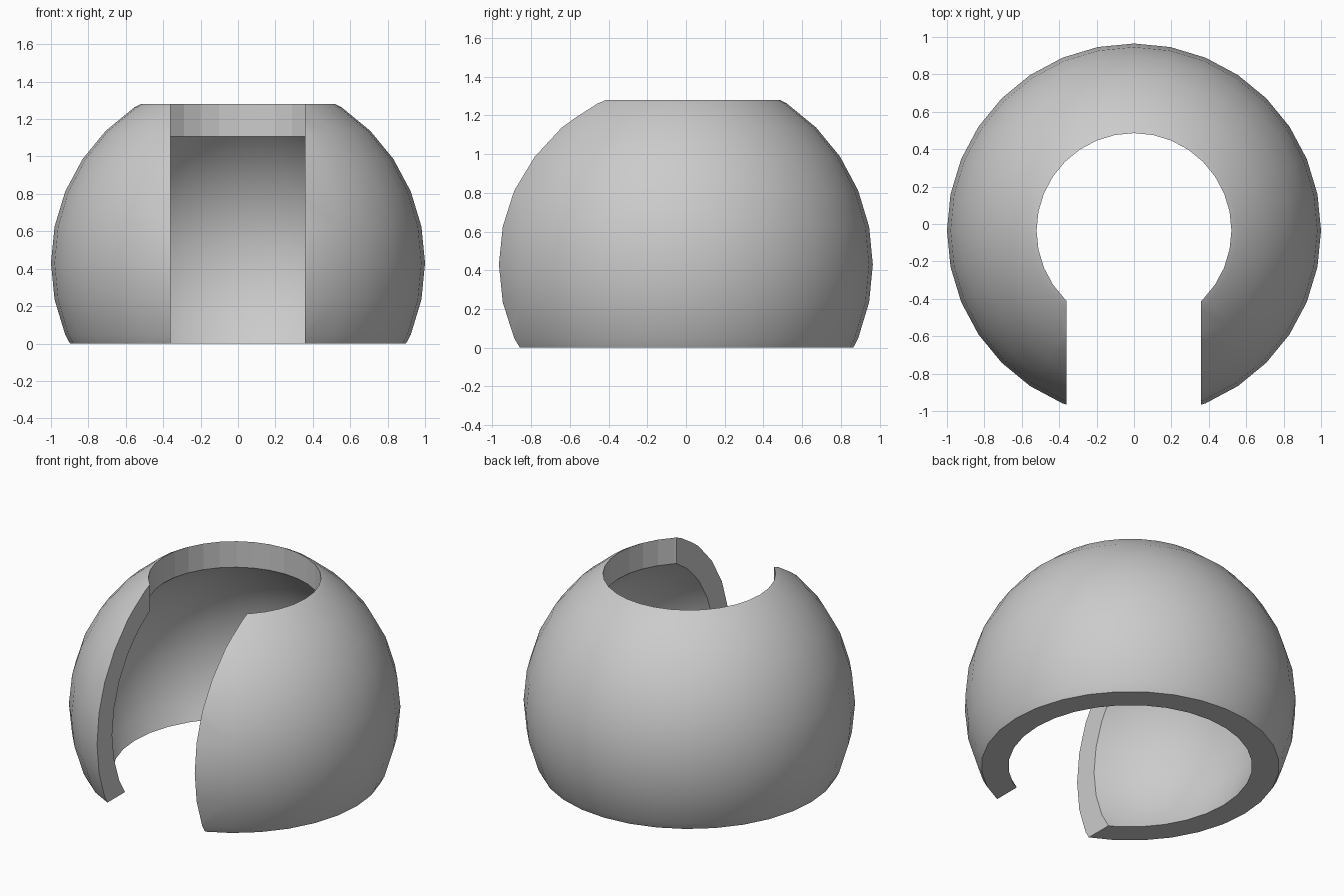
import bpy
import bmesh
from math import sin, cos, radians, pi
from mathutils import Vector, Matrix

cube = bpy.data.objects.get("Cube")
if cube:
    bpy.data.objects.remove(cube, do_unlink=True)

CENTRE = Vector((0, -0.035, 0.43))
SEGMENTS = 32
INNER, HOLE = 0.855, 0.522
TOP, BOTTOM = 0.85, -0.43     # cut heights relative to the sphere centre

grey = bpy.data.materials.new("plain_grey")
grey.use_nodes = True
colour = (0.6, 0.6, 0.6, 1)
grey.diffuse_color = colour
grey.node_tree.nodes["Principled BSDF"].inputs["Base Color"].default_value = colour


def arc(radius, low, high):
    """Half-profile of a faceted sphere, clipped between two heights."""
    step = 2 * pi / SEGMENTS
    ring = [Vector((radius * cos(i * step), 0, radius * sin(i * step))) for i in range(-8, 9)]
    points = []
    for a, b in zip(ring, ring[1:]):
        for cut in (low, high):
            if a.z < cut < b.z:
                points.append(a.lerp(b, (cut - a.z) / (b.z - a.z)))
        if low < b.z < high:
            points.append(b)
    return points


# Thick spherical shell, revolved from its closed cross-section
outer = arc(1, BOTTOM, TOP)
inner_top = (INNER ** 2 - HOLE ** 2) ** 0.5
inner = arc(INNER, BOTTOM, inner_top)
inner[-1].x = outer[-1].x
profile = outer + inner[::-1]

bm = bmesh.new()
rings = []
for s in range(SEGMENTS):
    turn = Matrix.Rotation(2 * pi * s / SEGMENTS, 3, "Z")
    rings.append([bm.verts.new(turn @ p + CENTRE) for p in profile])
for s in range(SEGMENTS):
    a, b = rings[s], rings[(s + 1) % SEGMENTS]
    for i in range(len(profile)):
        j = (i + 1) % len(profile)
        bm.faces.new((a[i], b[i], b[j], a[j]))
bmesh.ops.recalc_face_normals(bm, faces=bm.faces)
mesh = bpy.data.meshes.new("round_shell")
bm.to_mesh(mesh)
bm.free()
shell = bpy.data.objects.new("round_shell", mesh)
bpy.context.collection.objects.link(shell)
mesh.materials.append(grey)

# Front doorway slot, cut through the full height
bpy.ops.mesh.primitive_cube_add(size=1, location=(-0.002, -0.785, 0.6))
slot = bpy.context.object
slot.name = "doorway_cutter"
slot.scale = (0.72, 1.5, 2)
slot.hide_render = True
slot.data.materials.append(grey)

bpy.ops.object.select_all(action="DESELECT")
shell.select_set(True)
bpy.context.view_layer.objects.active = shell
cut = shell.modifiers.new("doorway", "BOOLEAN")
cut.operation = "DIFFERENCE"
cut.solver = "EXACT"
cut.object = slot
bpy.ops.object.modifier_apply(modifier=cut.name)
bpy.data.objects.remove(slot, do_unlink=True)

# Smooth sphere surfaces, faceted collar around the top opening
bpy.ops.object.shade_smooth_by_angle(angle=radians(25))
for face in shell.data.polygons:
    offset = face.center - CENTRE
    if abs(face.normal.z) < 0.01 and offset.xy.length < 0.53 and offset.z > 0.5:
        face.use_smooth = False
